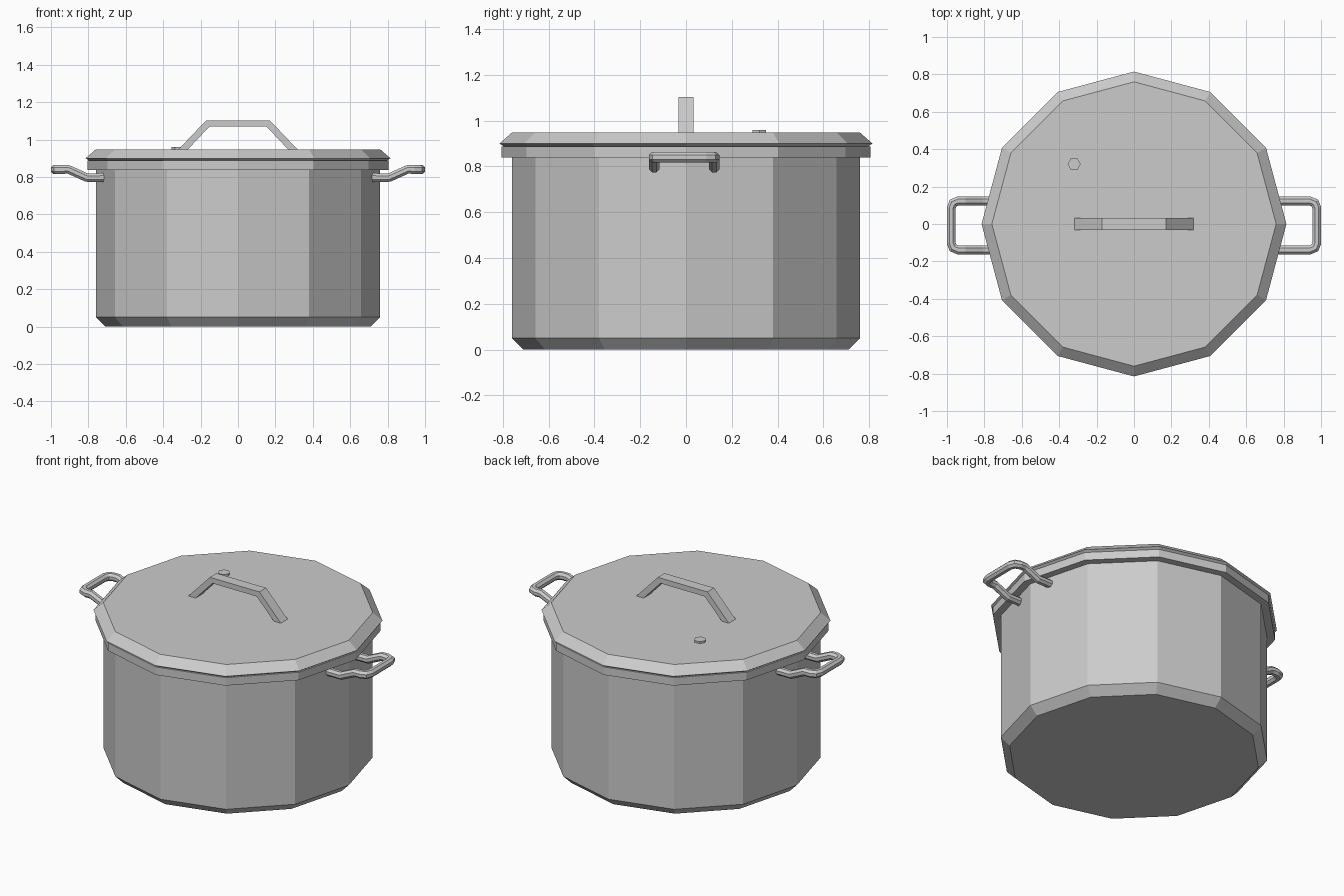
import bpy
import bmesh
from math import cos, sin, pi
from mathutils import Vector

cube = bpy.data.objects.get("Cube")
if cube:
    bpy.data.objects.remove(cube, do_unlink=True)

# Single brushed metal colour
steel = bpy.data.materials.new("steel_grey")
steel.use_nodes = True
STEEL = (0.6, 0.6, 0.6, 1.0)
steel.diffuse_color = STEEL
bsdf = steel.node_tree.nodes["Principled BSDF"]
bsdf.inputs["Base Color"].default_value = STEEL


def finish(name, bm):
    """Turn a bmesh into a flat shaded object."""
    bmesh.ops.recalc_face_normals(bm, faces=bm.faces[:])
    mesh = bpy.data.meshes.new(name)
    bm.to_mesh(mesh)
    bm.free()
    mesh.materials.append(steel)
    obj = bpy.data.objects.new(name, mesh)
    bpy.context.collection.objects.link(obj)
    return obj


def skin(bm, rings):
    """Bridge closed rings of points and cap both ends."""
    rings = [[bm.verts.new(p) for p in ring] for ring in rings]
    n = len(rings[0])
    for a, b in zip(rings, rings[1:]):
        for i in range(n):
            j = (i + 1) % n
            bm.faces.new((a[i], a[j], b[j], b[i]))
    bm.faces.new(rings[0][::-1])
    bm.faces.new(rings[-1])


def turned(name, profile, sides, centre=(0, 0)):
    """Lathe a (radius, height) profile with few sides."""
    bm = bmesh.new()
    angles = [2 * pi * i / sides for i in range(sides)]
    skin(bm, [[(centre[0] + r * cos(a), centre[1] + r * sin(a), z)
               for a in angles] for r, z in profile])
    return finish(name, bm)


def tube(name, path, radius, sides):
    """Sweep a faceted round section along a path with mitred corners."""
    bm = bmesh.new()
    up = Vector((0, 0, 1))
    rings = []
    for i, p in enumerate(path):
        before = (p - path[i - 1]).normalized() if i else None
        after = (path[i + 1] - p).normalized() if i + 1 < len(path) else None
        before, after = before or after, after or before
        tangent = (before + after).normalized()
        side = tangent.cross(up).normalized()
        normal = side.cross(tangent)
        flat = Vector((before.x, before.y, 0)).normalized()
        mitre = 1 / flat.dot(Vector((tangent.x, tangent.y, 0)).normalized())
        rings.append([p + radius * (side * mitre * cos(a) + normal * sin(a))
                      for a in [2 * pi * (k + 0.5) / sides for k in range(sides)]])
    skin(bm, rings)
    return finish(name, bm)


# Pot body with chamfered base, and the wider collar under the lid
turned("pot_body", [(0.71, 0), (0.76, 0.05), (0.76, 0.86)], 12)
turned("pot_collar", [(0.805, 0.838), (0.805, 0.887)], 12)

# Lid with bevelled edge and a steam vent
turned("lid", [(0.795, 0.887), (0.815, 0.9), (0.76, 0.948)], 12)
turned("steam_vent", [(0.035, 0.94), (0.035, 0.96)], 6, (-0.32, 0.32))

# Angular strap handle on the lid
outer = [(-0.32, 0.945), (-0.17, 1.103), (0.17, 1.103), (0.32, 0.945)]
inner = [(-0.27, 0.945), (-0.152, 1.07), (0.152, 1.07), (0.27, 0.945)]
bm = bmesh.new()
skin(bm, [[(ox, -0.033, oz), (ox, 0.033, oz), (ix, 0.033, iz), (ix, -0.033, iz)]
          for (ox, oz), (ix, iz) in zip(outer, inner)])
finish("lid_handle", bm)

# Looped side handles, stepping up and outward from the wall
half = [(0.68, 0.131, 0.797), (0.81, 0.131, 0.797), (0.905, 0.131, 0.84),
        (0.94, 0.131, 0.84), (0.967, 0.12, 0.84), (0.978, 0.093, 0.84)]
loop = half + [(x, -y, z) for x, y, z in reversed(half)]
for name, s in (("left_handle", 1), ("right_handle", -1)):
    tube(name, [Vector((s * x, y - 0.008, z)) for x, y, z in loop], 0.025, 8)
